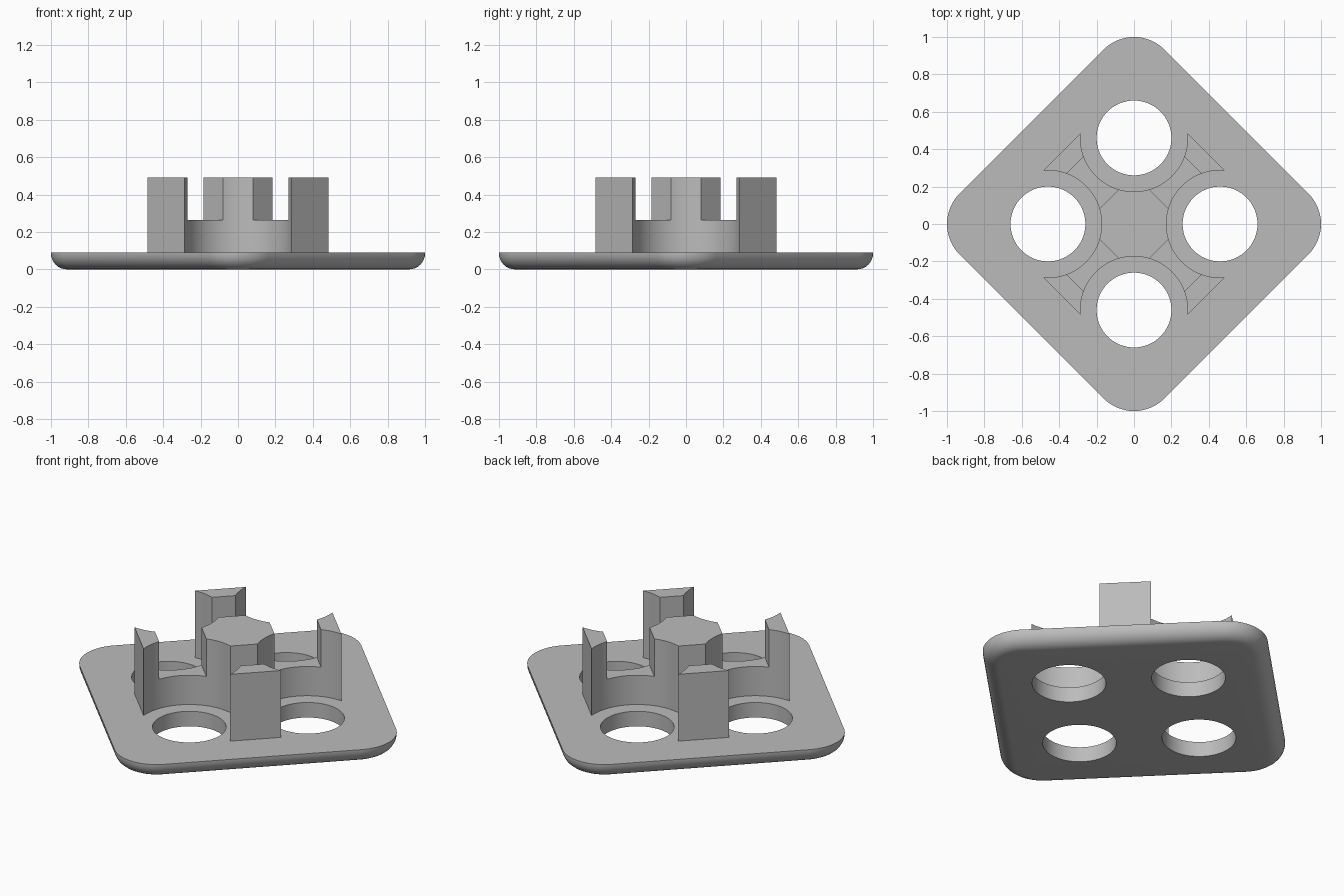
import bpy, bmesh
from math import sin, cos, pi, radians, sqrt
from mathutils import Matrix

old = bpy.data.objects.get("Cube")
if old:
    bpy.data.objects.remove(old, do_unlink=True)

grey = bpy.data.materials.new("plain_grey")
grey.use_nodes = True
grey.diffuse_color = (0.5, 0.5, 0.5, 1)
grey.node_tree.nodes["Principled BSDF"].inputs["Base Color"].default_value = (0.5, 0.5, 0.5, 1)

THICK, TOP, NOTCH = 0.09, 0.49, 0.265   # heights
OFFSET = 0.46                           # hole centres from the middle
QUARTERS = [i * pi / 2 for i in range(4)]


def make_object(name, bm):
    bmesh.ops.recalc_face_normals(bm, faces=bm.faces[:])
    mesh = bpy.data.meshes.new(name)
    bm.to_mesh(mesh)
    bm.free()
    mesh.materials.append(grey)
    obj = bpy.data.objects.new(name, mesh)
    bpy.context.collection.objects.link(obj)
    return obj


def loft(name, rings):
    """Solid skinned over stacked closed rings of equal length."""
    bm = bmesh.new()
    loops = [[bm.verts.new(p) for p in ring] for ring in rings]
    for low, high in zip(loops, loops[1:]):
        for i in range(len(low)):
            j = (i + 1) % len(low)
            bm.faces.new((low[i], low[j], high[j], high[i]))
    bm.faces.new(loops[0][::-1])
    bm.faces.new(loops[-1])
    return make_object(name, bm)


def cut_and_shade(obj, cutter):
    cutter.hide_render = True
    mod = obj.modifiers.new("cut", 'BOOLEAN')
    mod.operation, mod.solver, mod.object = 'DIFFERENCE', 'EXACT', cutter
    bpy.ops.object.select_all(action='DESELECT')
    bpy.context.view_layer.objects.active = obj
    obj.select_set(True)
    bpy.ops.object.modifier_apply(modifier=mod.name)
    bpy.data.objects.remove(cutter, do_unlink=True)
    bpy.ops.object.shade_smooth_by_angle(angle=radians(30))


def plate_ring(inset, z, corner=0.23, steps=16):
    """Rounded diamond outline, shrunk by the inset."""
    ring = []
    for q in QUARTERS:
        for s in range(steps + 1):
            a = q - pi / 4 + pi / 2 * s / steps
            ring.append(((1 - corner) * cos(q) + (corner - inset) * cos(a),
                         (1 - corner) * sin(q) + (corner - inset) * sin(a), z))
    return ring


# Base plate with a rounded underside edge
rings = []
for s in range(9):
    a = pi / 2 * s / 8
    rings.append(plate_ring(0.085 * (1 - sin(a)), 0.085 * (1 - cos(a))))
rings.append(plate_ring(0, THICK))
plate = loft("base_plate", rings)

# Four round through holes
bm = bmesh.new()
for q in QUARTERS:
    bmesh.ops.create_cone(bm, cap_ends=True, segments=64, radius1=0.2, radius2=0.2, depth=1,
                          matrix=Matrix.Translation((OFFSET * cos(q), OFFSET * sin(q), 0)))
cut_and_shade(plate, make_object("hole_cutter", bm))


def cross_ring(z, radius=0.287, edge=0.77, steps=40):
    """Four concave arcs joined by straight prong faces."""
    half = sqrt(radius ** 2 - (edge - OFFSET) ** 2 / 2)
    tip_x = (edge - OFFSET) / 2 + half / sqrt(2)
    start = math_angle(tip_x, edge - tip_x - OFFSET)
    ring = []
    for q in QUARTERS:
        for s in range(steps + 1):
            a = start - (pi + 2 * start) * s / steps
            # local arc around a centre on +y, traced from right to left below it
            x, y = radius * cos(a), OFFSET + radius * sin(a)
            ring.append((x * cos(-q) - y * sin(-q), x * sin(-q) + y * cos(-q), z))
        # reverse each arc so the outline runs clockwise
        ring[-(steps + 1):] = ring[-(steps + 1):][::-1]
    return ring


def math_angle(x, y):
    from math import atan2
    return atan2(y, x)


# Central cross with four upright prongs
cross = loft("pronged_cross", [cross_ring(THICK - 0.003), cross_ring(TOP)])

# Notches between the centre post and each prong
inner, outer = 0.265 / sqrt(2), 0.63 / sqrt(2)
bm = bmesh.new()
for q in QUARTERS:
    place = (Matrix.Rotation(q + pi / 4, 4, 'Z')
             @ Matrix.Translation(((inner + outer) / 2, 0, NOTCH + 0.25))
             @ Matrix.Diagonal((outer - inner, 0.24, 0.5, 1)))
    bmesh.ops.create_cube(bm, size=1, matrix=place)
cut_and_shade(cross, make_object("notch_cutter", bm))
